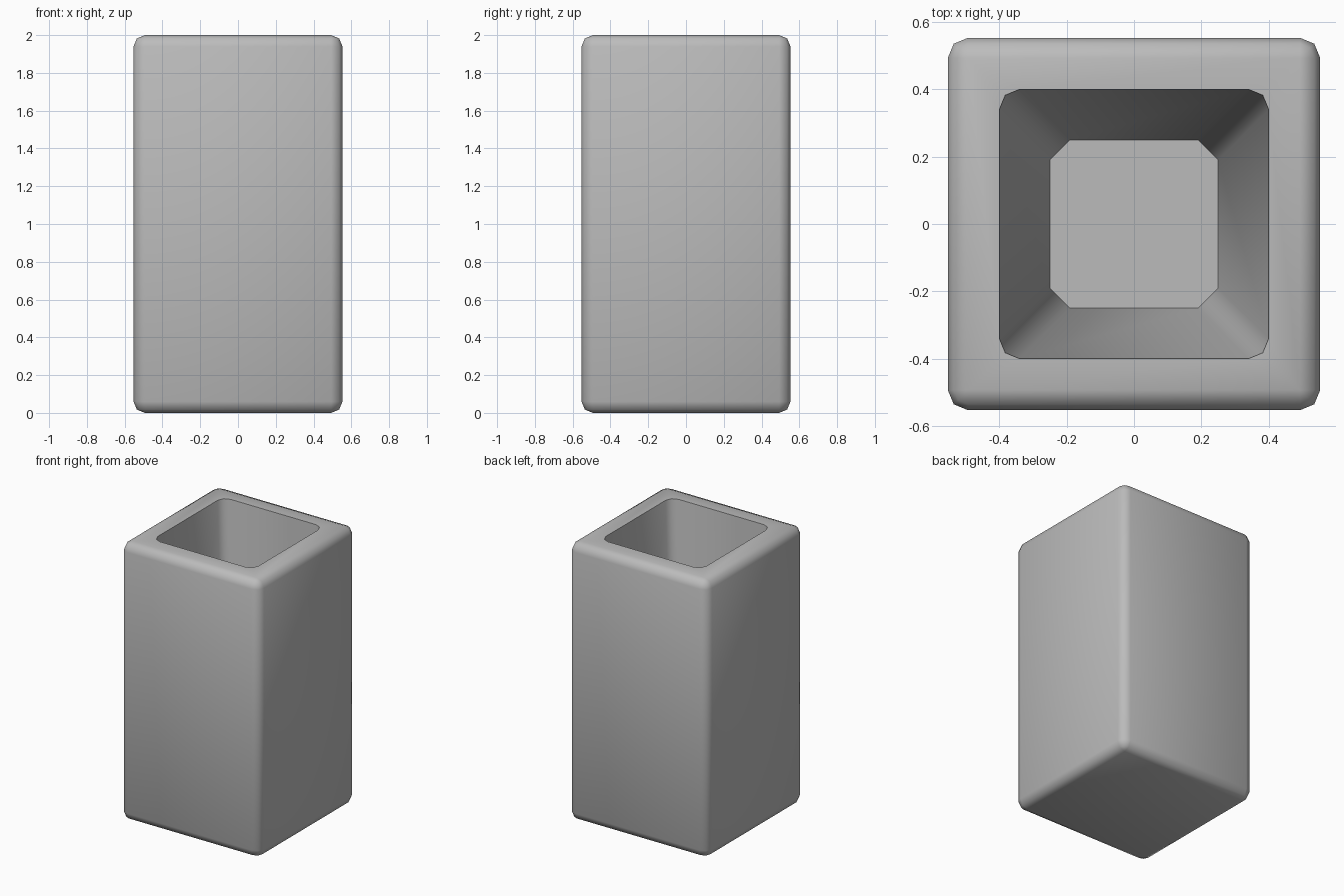
import bpy
import bmesh
import math

old = bpy.data.objects.get("Cube")
if old:
    bpy.data.objects.remove(old, do_unlink=True)

HALF, HEIGHT, ROUND = 0.553, 2.0, 0.06
RIM, FLOOR, FLOOR_Z = 0.40, 0.25, 0.15


def material(name, rgb):
    mat = bpy.data.materials.new(name)
    mat.use_nodes = True
    mat.diffuse_color = (*rgb, 1)
    mat.node_tree.nodes["Principled BSDF"].inputs["Base Color"].default_value = (*rgb, 1)
    return mat


def ring(bm, half, radius, z, flat_corner=False):
    """Square loop with three points on every corner."""
    verts = []
    centre = half - radius
    for corner in range(4):
        turn = corner * math.pi / 2
        for step in range(3):
            a = step * math.pi / 4
            reach = radius * (math.sqrt(0.5) if flat_corner and step == 1 else 1)
            x, y = centre + reach * math.cos(a), centre + reach * math.sin(a)
            verts.append(bm.verts.new((x * math.cos(turn) - y * math.sin(turn),
                                       x * math.sin(turn) + y * math.cos(turn), z)))
    return verts


bm = bmesh.new()
rings = []
# rounded bottom edge, then the rounded top edge
for k in range(3):
    a = k * math.pi / 4
    r = ROUND * math.sin(a)
    rings.append(ring(bm, HALF - ROUND + r, r, ROUND * (1 - math.cos(a))))
for k in range(3):
    a = k * math.pi / 4
    r = ROUND * math.cos(a)
    rings.append(ring(bm, HALF - ROUND + r, r, HEIGHT - ROUND * (1 - math.sin(a))))
# rim and tapered cavity
rings.append(ring(bm, RIM, ROUND, HEIGHT))
rings.append(ring(bm, FLOOR, ROUND, FLOOR_Z, flat_corner=True))

for low, high in zip(rings, rings[1:]):
    for i in range(len(low)):
        j = (i + 1) % len(low)
        bm.faces.new((low[i], low[j], high[j], high[i]))
bm.faces.new(rings[0])
bm.faces.new(rings[-1])
bmesh.ops.remove_doubles(bm, verts=bm.verts, dist=0.0005)
bmesh.ops.recalc_face_normals(bm, faces=bm.faces)

mesh = bpy.data.meshes.new("square_vase")
bm.to_mesh(mesh)
bm.free()
mesh.materials.append(material("plain grey", (0.5, 0.5, 0.5)))
vase = bpy.data.objects.new("square_vase", mesh)
bpy.context.collection.objects.link(vase)

bpy.ops.object.select_all(action="DESELECT")
vase.select_set(True)
bpy.context.view_layer.objects.active = vase
bpy.ops.object.shade_smooth_by_angle(angle=math.radians(50))
